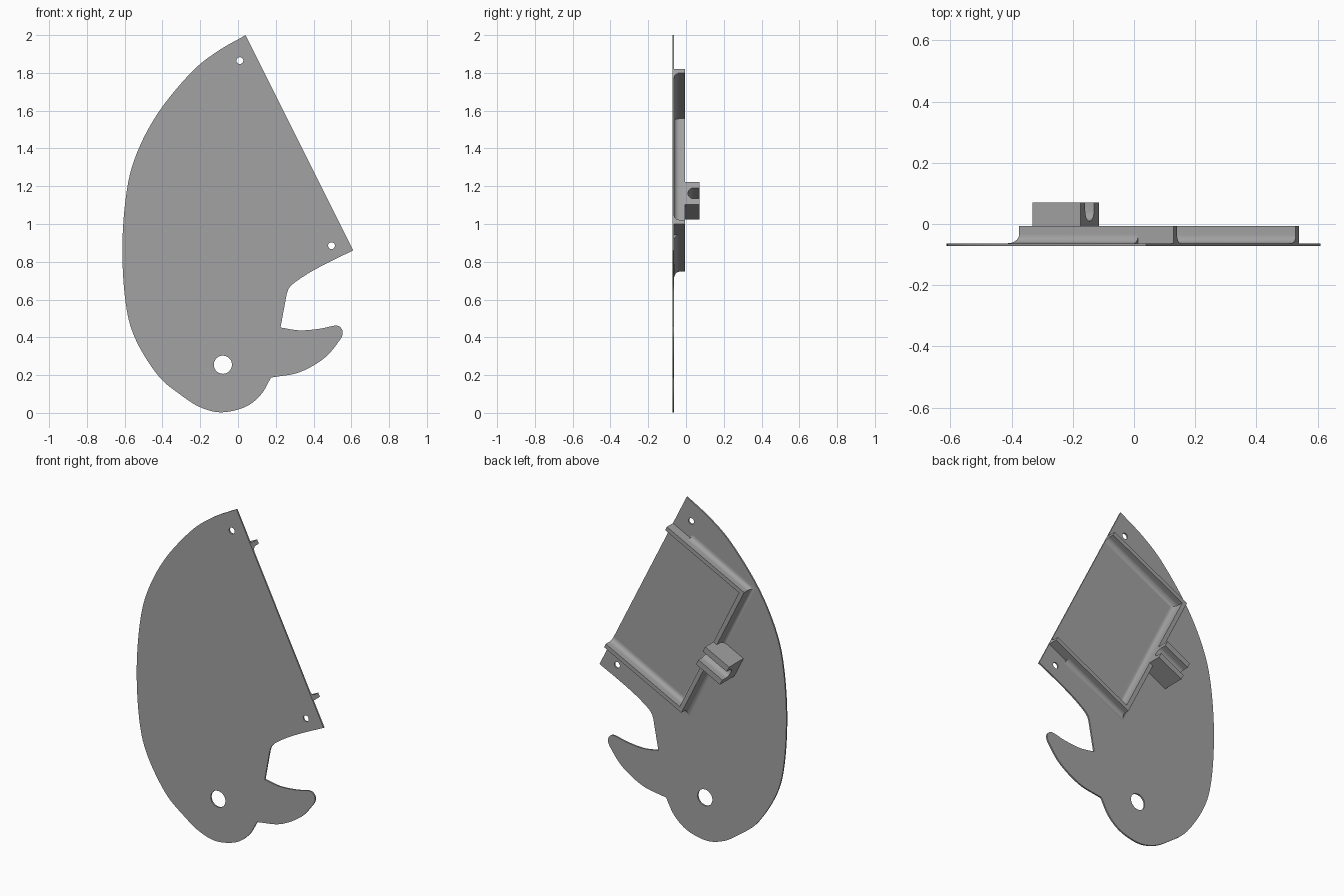
import bpy, bmesh, math
from mathutils import Vector

cube = bpy.data.objects.get("Cube")
if cube:
    bpy.data.objects.remove(cube, do_unlink=True)

grey = bpy.data.materials.new("plain grey")
grey.use_nodes = True
COLOUR = (0.36, 0.36, 0.36, 1)
grey.diffuse_color = COLOUR
grey.node_tree.nodes["Principled BSDF"].inputs["Base Color"].default_value = COLOUR

FRONT, BACK = -0.072, -0.063       # plate faces
RIM, TOP = -0.006, 0.071           # heights of tray wall and clip
ORIGIN = Vector((0.04, 0, 2.0))    # upper end of the straight edge
ALONG = Vector((0.57, 0, -1.14)).normalized()
INWARD = Vector((ALONG.z, 0, -ALONG.x))


def place(u, v, y):
    """u runs down the straight edge, v runs into the plate."""
    return ORIGIN + ALONG * u + INWARD * v + Vector((0, y, 0))


def finish(obj):
    bpy.ops.object.select_all(action='DESELECT')
    obj.select_set(True)
    bpy.context.view_layer.objects.active = obj
    bpy.ops.object.shade_smooth_by_angle(angle=math.radians(35))


def loft(name, rings):
    """Join closed rings of points into a capped solid."""
    bm = bmesh.new()
    rows = [[bm.verts.new(p) for p in ring] for ring in rings]
    for a, b in zip(rows, rows[1:]):
        for i in range(len(a)):
            j = (i + 1) % len(a)
            bm.faces.new((a[i], a[j], b[j], b[i]))
    bm.faces.new(rows[0])
    bm.faces.new(rows[-1])
    bmesh.ops.recalc_face_normals(bm, faces=bm.faces)
    mesh = bpy.data.meshes.new(name)
    bm.to_mesh(mesh)
    bm.free()
    mesh.materials.append(grey)
    obj = bpy.data.objects.new(name, mesh)
    bpy.context.collection.objects.link(obj)
    finish(obj)


def arc(cx, cy, r, start, end, n=8):
    angles = [math.radians(start + (end - start) * i / n) for i in range(n + 1)]
    return [(cx + r * math.cos(a), cy + r * math.sin(a)) for a in angles]


def smooth_run(pts, steps=8):
    """Smooth curve through the points, without the last one."""
    p = [Vector(q) for q in pts]
    p = [2 * p[0] - p[1]] + p + [2 * p[-1] - p[-2]]
    out = []
    for a, b, c, d in zip(p, p[1:], p[2:], p[3:]):
        for i in range(steps):
            t = i / steps
            out.append(0.5 * (2 * b + (c - a) * t + (2 * a - 5 * b + 4 * c - d) * t * t
                              + (3 * b - a - 3 * c + d) * t ** 3))
    return out


# Plate outline, split into runs at its sharp corners
runs = [
    [(.04, 2), (-.115, 1.91), (-.25, 1.8), (-.415, 1.6), (-.525, 1.4), (-.585, 1.2),
     (-.612, .9), (-.597, .6), (-.547, .4), (-.425, .2), (-.3, .093), (-.2, .03),
     (-.09, .003), (.035, .03), (.12, .095), (.175, .187)],
    [(.175, .187), (.325, .215), (.457, .29), (.535, .38), (.554, .42), (.545, .45),
     (.515, .462), (.43, .445), (.325, .437), (.225, .452)],
    [(.225, .452), (.258, .63)],
    [(.258, .63), (.27, .66), (.3, .69), (.378, .742), (.48, .797), (.61, .86)],
]
outline = [q for run in runs for q in smooth_run(run)] + [Vector((.61, .86))]
holes = [arc(x, z, r, 0, 352.5, 47) for x, z, r in
         ((-.08, .255, .048), (.01, 1.865, .018), (.495, .885, .018))]

curve = bpy.data.curves.new("plate", 'CURVE')
curve.dimensions = '2D'
curve.fill_mode = 'BOTH'
curve.extrude = (BACK - FRONT) / 2
for loop in [outline] + holes:
    spline = curve.splines.new('POLY')
    spline.points.add(len(loop) - 1)
    for point, q in zip(spline.points, loop):
        point.co = (q[0], q[1], 0, 1)
    spline.use_cyclic_u = True
curve.materials.append(grey)
plate = bpy.data.objects.new("plate", curve)
bpy.context.collection.objects.link(plate)
plate.location.y = (FRONT + BACK) / 2
plate.rotation_euler.x = math.pi / 2
plate.select_set(True)
bpy.context.view_layer.objects.active = plate
bpy.ops.object.convert(target='MESH')
finish(bpy.context.object)

# Three-sided tray wall: a profile swept with mitred corners
U0, U1, DEPTH, THICK, COVE = 0.2, 1.118, 0.565, 0.025, 0.028
BASE = BACK - 0.002


def sweep(name, profile, v_start):
    path = (lambda o: (U0 - o, v_start), lambda o: (U0 - o, DEPTH + o),
            lambda o: (U1 + o, DEPTH + o), lambda o: (U1 + o, v_start))
    loft(name, [[place(*f(o), y) for o, y in profile] for f in path])


inner = arc(-THICK - COVE, BACK + COVE, COVE, -90, 0)
sweep("tray_wall", [(0, RIM), (0, BASE), (-THICK - COVE, BASE)] + inner + [(-THICK, RIM)], 0)

# Outer fillet stops short of the screw holes
outer = arc(COVE, BACK + COVE, COVE, 180, 270)
sweep("outer_fillet", [(-.002, BASE), (-.002, BACK + COVE)] + outer + [(COVE, BASE)], 0.13)

# Clip block with a round-bottomed slot
C0, C1, SLOT = 0.599, 0.733, 0.032
mid = (C0 + C1) / 2
section = ([(C0, BASE), (C0, TOP), (mid - SLOT, TOP)]
           + arc(mid, 0.01 + SLOT, SLOT, 180, 360, 16)
           + [(mid + SLOT, TOP), (C1, TOP), (C1, BASE)])
loft("clip_block", [[place(u, v, y) for u, y in section] for v in (DEPTH - THICK, 0.715)])
